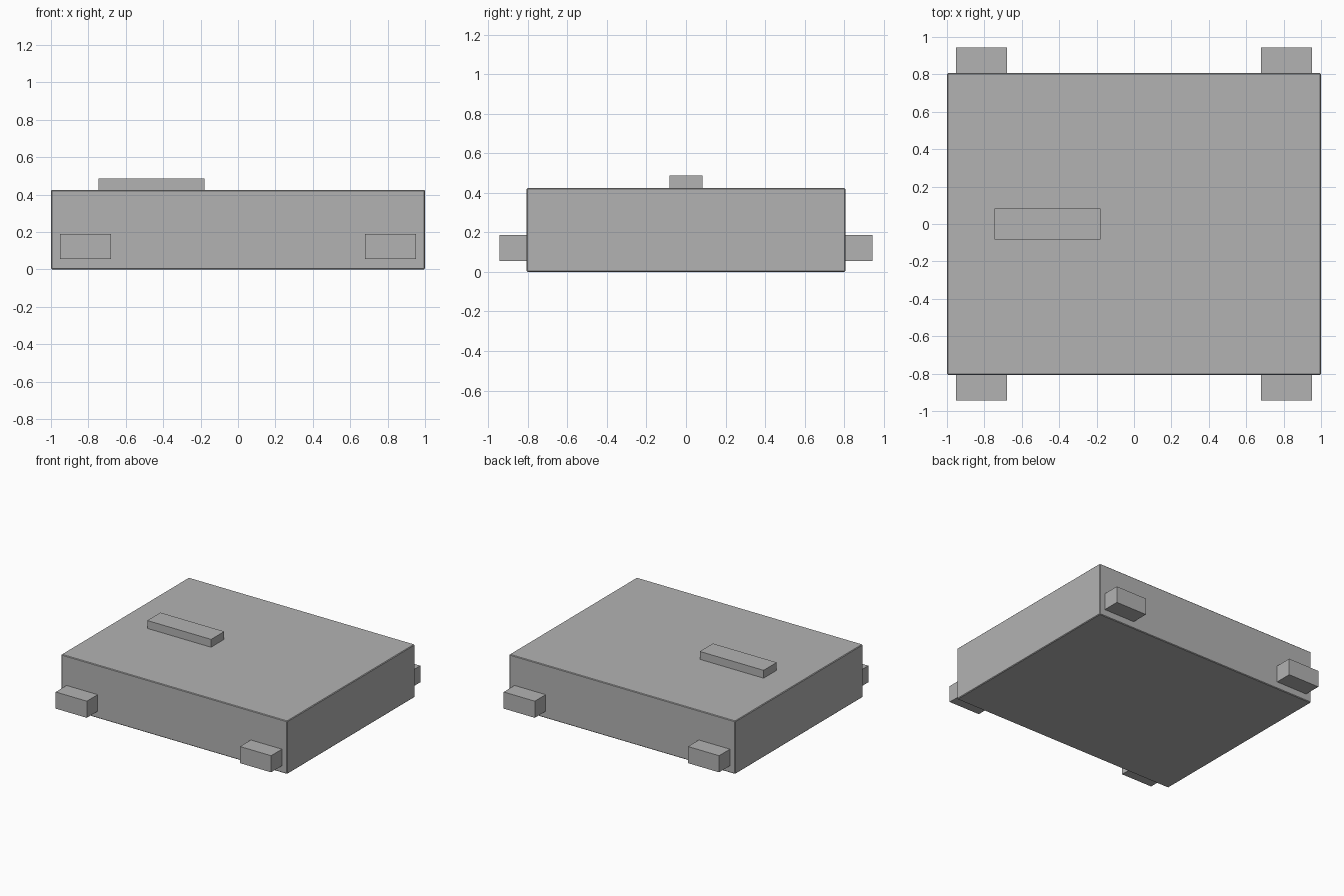
import bpy

if "Cube" in bpy.data.objects:
    bpy.data.objects.remove(bpy.data.objects["Cube"])

grey = bpy.data.materials.new("plain grey")
grey.diffuse_color = (0.45, 0.45, 0.45, 1)
grey.use_nodes = True
grey.node_tree.nodes["Principled BSDF"].inputs["Base Color"].default_value = grey.diffuse_color


def box(name, lo, hi, bevel=0):
    bpy.ops.mesh.primitive_cube_add(
        size=1, location=[(a + b) / 2 for a, b in zip(lo, hi)])
    ob = bpy.context.object
    ob.name = name
    ob.scale = [b - a for a, b in zip(lo, hi)]
    bpy.ops.object.transform_apply(location=False, rotation=False, scale=True)
    ob.data.materials.append(grey)
    if bevel:
        mod = ob.modifiers.new("edge bevel", 'BEVEL')
        mod.width = bevel
        mod.segments = 1
    return ob


# Main slab with finely chamfered edges
box("body", (-1, -0.806, 0), (1, 0.806, 0.424), 0.005)

# Raised bar on the top
box("top_bar", (-0.745, -0.083, 0.424), (-0.18, 0.083, 0.487))

# Four side blocks near the corners
for sx, side in ((-1, "left"), (1, "right")):
    for sy, end in ((-1, "front"), (1, "back")):
        x, y = sorted((sx * 0.678, sx * 0.953)), sorted((sy * 0.806, sy * 0.943))
        box(f"{end}_{side}_block", (x[0], y[0], 0.055), (x[1], y[1], 0.188))
